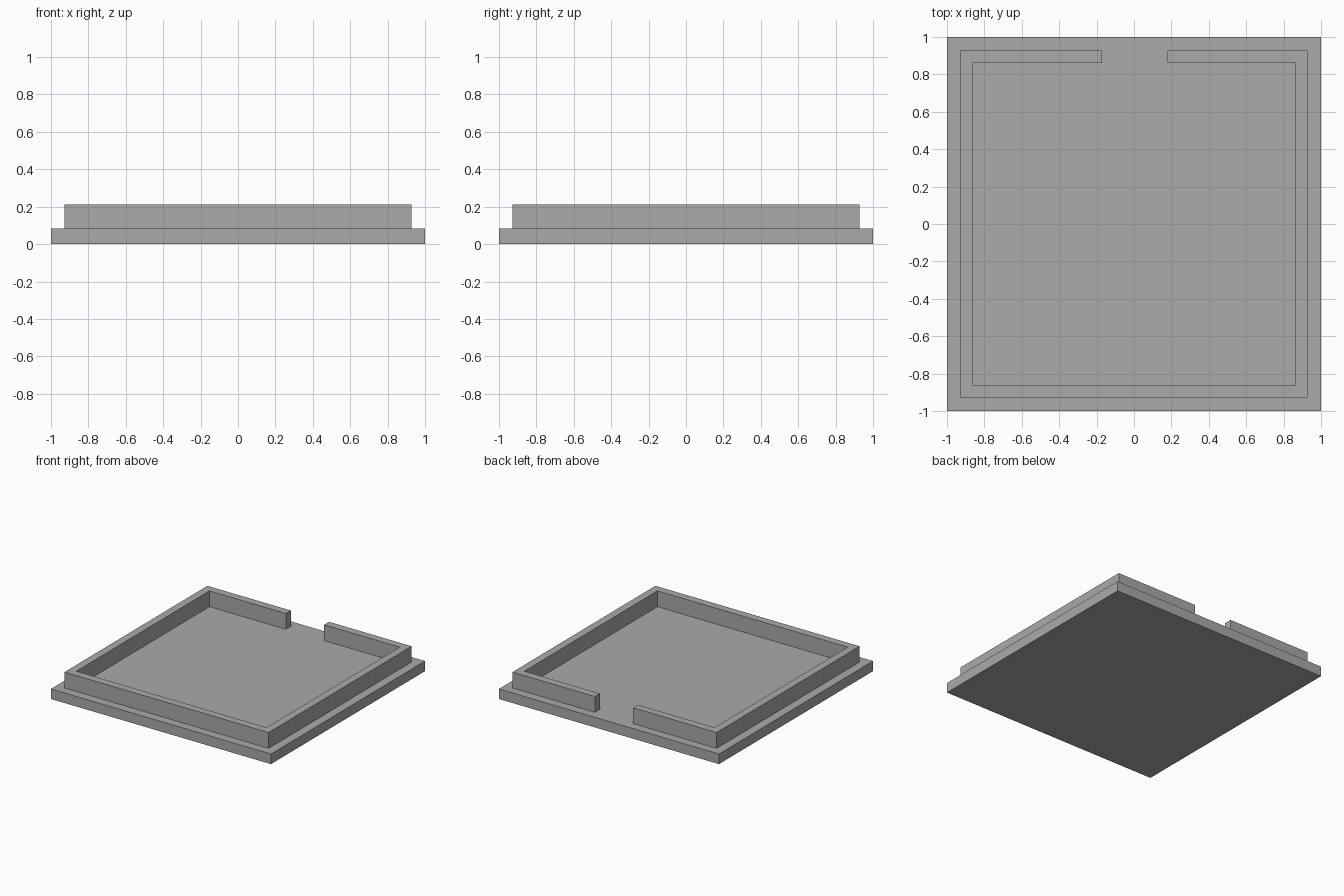
import bpy
import bmesh

if "Cube" in bpy.data.objects:
    bpy.data.objects.remove(bpy.data.objects["Cube"], do_unlink=True)

# Single grey material
grey = bpy.data.materials.new("plain_grey")
grey.use_nodes = True
color = (0.4, 0.4, 0.4, 1)
grey.diffuse_color = color
grey.node_tree.nodes["Principled BSDF"].inputs["Base Color"].default_value = color


def extruded(name, outline, bottom, top):
    """Solid made by raising a flat outline from bottom to top."""
    bm = bmesh.new()
    face = bm.faces.new([bm.verts.new((x, y, bottom)) for x, y in outline])
    raised = bmesh.ops.extrude_face_region(bm, geom=[face], use_keep_orig=True)
    verts = [v for v in raised["geom"] if isinstance(v, bmesh.types.BMVert)]
    bmesh.ops.translate(bm, verts=verts, vec=(0, 0, top - bottom))
    bmesh.ops.recalc_face_normals(bm, faces=bm.faces)
    mesh = bpy.data.meshes.new(name)
    bm.to_mesh(mesh)
    bm.free()
    mesh.materials.append(grey)
    obj = bpy.data.objects.new(name, mesh)
    bpy.context.collection.objects.link(obj)
    return obj


PLATE_TOP, RIM_TOP = 0.083, 0.213
OUTER, INNER = 0.928, 0.864
GAP_RIGHT, GAP_LEFT = -0.17, 0.178

# Square base plate
extruded("base_plate", [(-1, -1), (1, -1), (1, 1), (-1, 1)], 0, PLATE_TOP)

# Raised rim, open in the middle of the back side
rim = [(GAP_RIGHT, OUTER), (-OUTER, OUTER), (-OUTER, -OUTER), (OUTER, -OUTER),
       (OUTER, OUTER), (GAP_LEFT, OUTER), (GAP_LEFT, INNER), (INNER, INNER),
       (INNER, -INNER), (-INNER, -INNER), (-INNER, INNER), (GAP_RIGHT, INNER)]
extruded("raised_rim", rim, PLATE_TOP, RIM_TOP)
